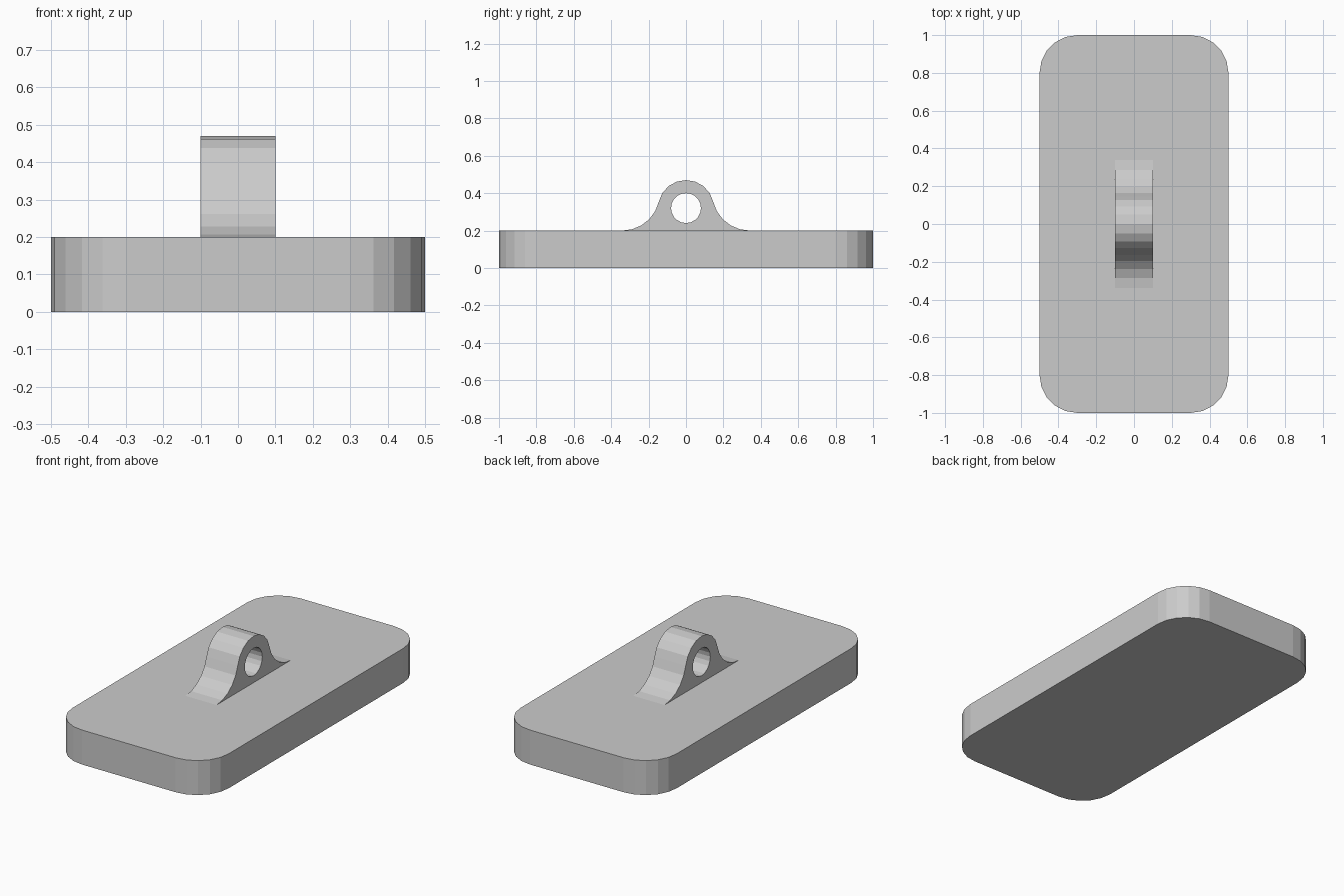
import bpy, bmesh
from math import sin, cos, radians, atan2, degrees, hypot

if "Cube" in bpy.data.objects:
    bpy.data.objects.remove(bpy.data.objects["Cube"])


def arc(cx, cy, r, a0, a1, n):
    """Points of an arc, angles in degrees, n segments."""
    angles = [radians(a0 + (a1 - a0) * i / n) for i in range(n + 1)]
    return [(cx + r * cos(a), cy + r * sin(a)) for a in angles]


def extruded(name, outlines, half, location, rotation=(0, 0, 0)):
    """Flat profile with optional holes, extruded both ways into a mesh."""
    curve = bpy.data.curves.new(name + "_profile", 'CURVE')
    curve.dimensions = '2D'
    curve.fill_mode = 'BOTH'
    curve.extrude = half
    for pts in outlines:
        spline = curve.splines.new('POLY')
        spline.points.add(len(pts) - 1)
        for p, (x, y) in zip(spline.points, pts):
            p.co = (x, y, 0, 1)
        spline.use_cyclic_u = True
    tmp = bpy.data.objects.new(name + "_profile", curve)
    mesh = bpy.data.meshes.new_from_object(tmp)
    bpy.data.objects.remove(tmp)
    bm = bmesh.new()
    bm.from_mesh(mesh)
    bmesh.ops.remove_doubles(bm, verts=bm.verts, dist=1e-5)
    bmesh.ops.recalc_face_normals(bm, faces=bm.faces)
    for f in bm.faces:
        f.smooth = False
    bm.to_mesh(mesh)
    bm.free()
    mesh.name = name
    obj = bpy.data.objects.new(name, mesh)
    obj.location = location
    obj.rotation_euler = rotation
    bpy.context.collection.objects.link(obj)
    return obj


# Base plate with rounded corners
plate = []
for i, (sx, sy) in enumerate([(1, 1), (-1, 1), (-1, -1), (1, -1)]):
    plate += arc(0.3 * sx, 0.8 * sy, 0.2, 90 * i, 90 * i + 90, 5)
extruded("base_plate", [plate], 0.1, (0, 0, 0.1))

# Lug: round head blending into the plate through two tangent fillets
HEAD_Z, HEAD_R = 0.32, 0.15
FILLET_Y, FILLET_Z, FILLET_R = 0.34, 0.40, 0.20
tilt = degrees(atan2(FILLET_Z - HEAD_Z, FILLET_Y))
fillet = arc(FILLET_Y, FILLET_Z, FILLET_R, 270, 180 + tilt, 5)
head = arc(0, HEAD_Z, HEAD_R, tilt, 180 - tilt, 8)
lug = fillet + head[1:-1] + [(-y, z) for y, z in reversed(fillet)]
hole = arc(0, HEAD_Z, 0.08, 0, 360, 20)[:-1]
extruded("lug", [lug, hole], 0.1, (0, 0, 0), (radians(90), 0, radians(90)))
